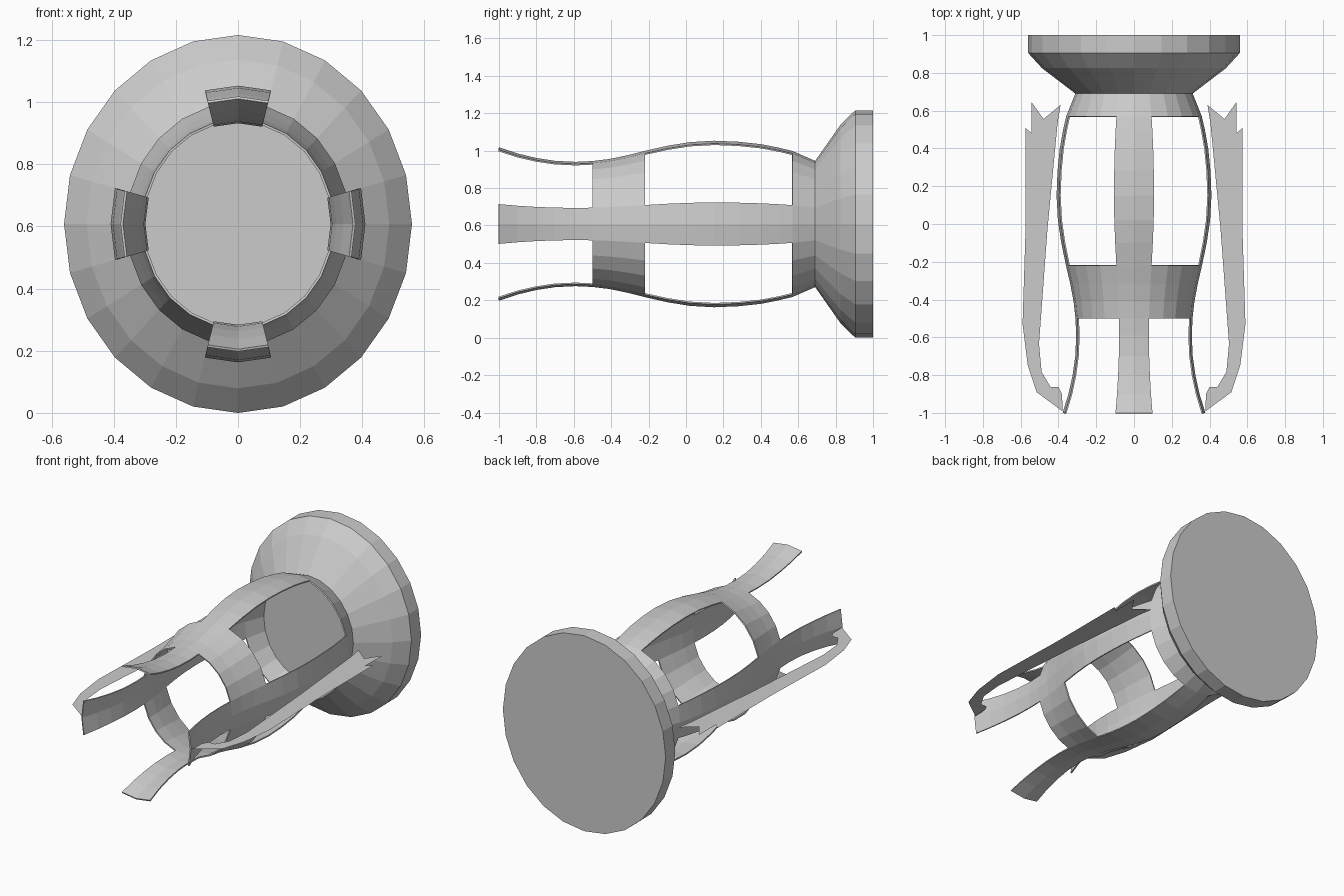
import bpy, bmesh, math

if "Cube" in bpy.data.objects:
    bpy.data.objects.remove(bpy.data.objects["Cube"])

SIDES = 24
CZ = 0.608          # height of the long axis
SQ = 1.086          # vertical stretch of the round sections


def point(r, y, i):
    a = 2 * math.pi * i / SIDES
    return (r * math.sin(a), y, CZ + SQ * r * math.cos(a))


def finish(name, bm):
    bmesh.ops.delete(bm, geom=[v for v in bm.verts if not v.link_faces], context='VERTS')
    bmesh.ops.recalc_face_normals(bm, faces=bm.faces)
    me = bpy.data.meshes.new(name)
    bm.to_mesh(me)
    bm.free()
    ob = bpy.data.objects.new(name, me)
    bpy.context.collection.objects.link(ob)
    return ob


def lathe(name, profile, keep=lambda y, i: True, caps=False):
    """Sweep (radius, y) pairs round the long axis, keeping chosen panels."""
    bm = bmesh.new()
    rings = [[bm.verts.new(point(r, y, i)) for i in range(SIDES)] for r, y in profile]
    for k in range(len(rings) - 1):
        mid = (profile[k][1] + profile[k + 1][1]) / 2
        for i in range(SIDES):
            if keep(mid, i):
                j = (i + 1) % SIDES
                bm.faces.new((rings[k][i], rings[k][j], rings[k + 1][j], rings[k + 1][i]))
    if caps:
        bm.faces.new(rings[0])
        bm.faces.new(rings[-1])
    return finish(name, bm)


# Flared end cap
lathe("flared_base", [(0.31, 0.69), (0.487, 0.825), (0.56, 0.905), (0.56, 1.0)], caps=True)

# Curved cage: two full rings joined by four long strips
cage_profile = [
    (0.378, -1.0), (0.347, -0.9), (0.325, -0.8), (0.311, -0.7), (0.306, -0.59),
    (0.310, -0.5), (0.320, -0.41), (0.338, -0.315), (0.360, -0.22),
    (0.385, -0.1), (0.403, 0.02), (0.410, 0.15), (0.405, 0.28),
    (0.393, 0.40), (0.375, 0.50), (0.359, 0.57), (0.311, 0.69)]


def in_cage(y, i):
    return -0.5 < y < -0.22 or y > 0.57 or i % 6 in (0, 5)


cage = lathe("cage", cage_profile, in_cage)
wall = cage.modifiers.new("wall", 'SOLIDIFY')
wall.thickness = 0.008
wall.offset = -1
# make the wall grow inwards whatever way the open shell's normals point
f = cage.data.polygons[0]
if f.normal.x * f.center.x + f.normal.z * (f.center.z - CZ) < 0:
    cage.data.flip_normals()

# Flat side blades with a notched tail
blade = [
    (0.389, 0.63), (0.479, 0.556), (0.542, 0.645), (0.542, 0.481), (0.574, 0.508),
    (0.574, -0.026), (0.59, -0.53), (0.563, -0.746), (0.516, -0.89), (0.378, -0.992),
    (0.381, -0.90), (0.40, -0.862), (0.442, -0.862), (0.489, -0.783),
    (0.503, -0.635), (0.458, -0.026), (0.405, 0.53)]
for side, name in ((1, "right_blade"), (-1, "left_blade")):
    bm = bmesh.new()
    bm.faces.new([bm.verts.new((side * x, y, CZ)) for x, y in blade])
    bmesh.ops.triangulate(bm, faces=bm.faces[:])
    finish(name, bm)
